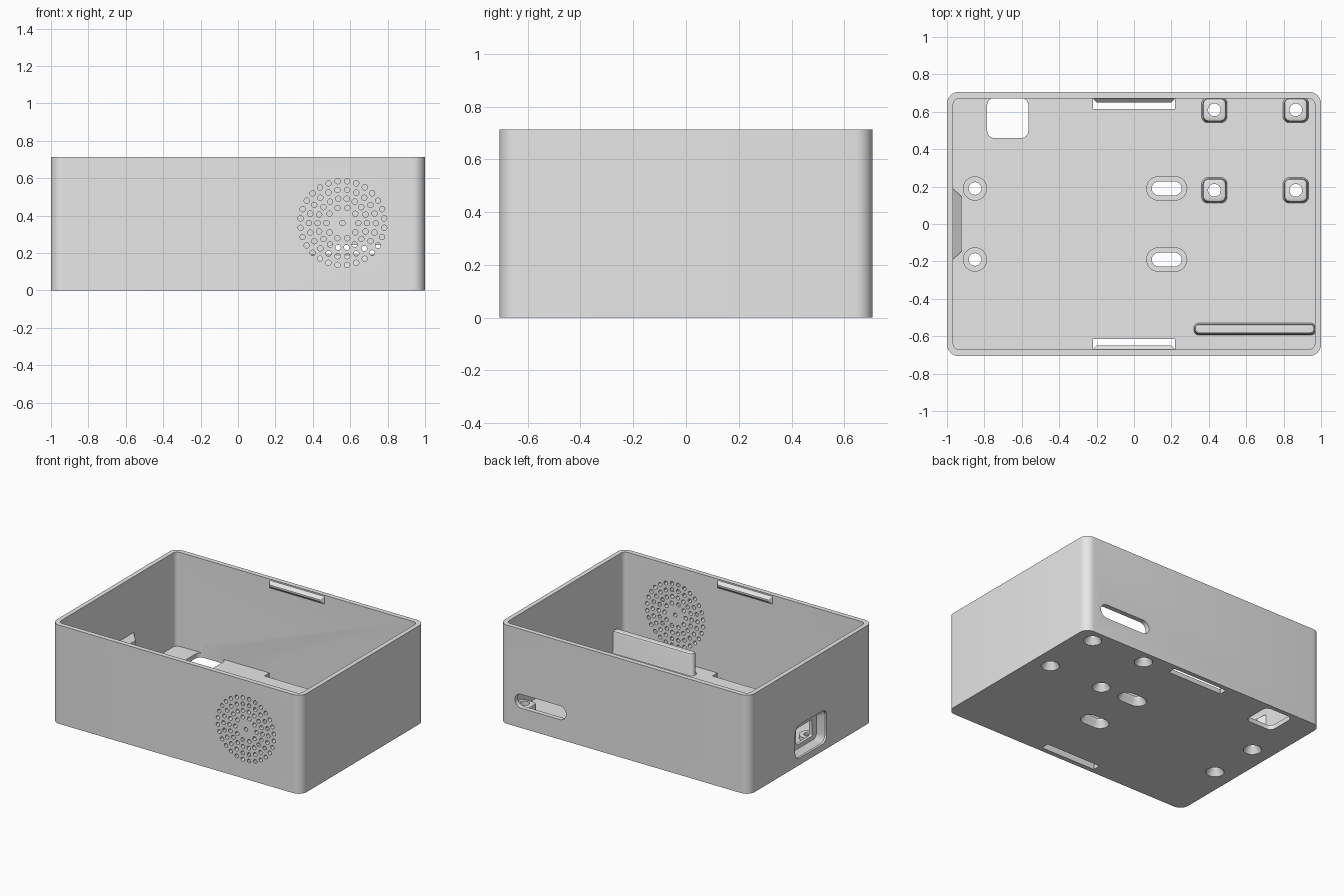
import bpy, bmesh, math
from mathutils import Vector

old = bpy.data.objects.get("Cube")
if old:
    bpy.data.objects.remove(old, do_unlink=True)

grey = bpy.data.materials.new("light_grey_plastic")
grey.use_nodes = True
grey.diffuse_color = (0.8, 0.8, 0.8, 1)
for node in grey.node_tree.nodes:
    if node.type == 'BSDF_PRINCIPLED':
        node.inputs["Base Color"].default_value = (0.8, 0.8, 0.8, 1)

AXES = {'X': lambda u, v, d: Vector((d, u, v)),
        'Y': lambda u, v, d: Vector((u, d, v)),
        'Z': lambda u, v, d: Vector((u, v, d))}


def rounded_rect(w, h, r, seg):
    """Outline of a rectangle, capsule or circle, depending on r."""
    points = []
    for i, (sx, sy) in enumerate([(1, 1), (-1, 1), (-1, -1), (1, -1)]):
        for k in range(seg + 1):
            a = math.pi / 2 * (i + k / seg)
            points.append((sx * (w / 2 - r) + r * math.cos(a),
                           sy * (h / 2 - r) + r * math.sin(a)))
    return points


def loft(bm, axis, u, v, sections, seg=6):
    """Closed solid through sections (width, height, radius, depth)."""
    place = AXES[axis]
    rings = []
    for w, h, r, d in sections:
        rings.append([bm.verts.new(place(u + a, v + b, d))
                      for a, b in rounded_rect(w, h, r, seg)])
    n = len(rings[0])
    faces = [bm.faces.new(rings[0]), bm.faces.new(rings[-1])]
    for low, high in zip(rings, rings[1:]):
        for i in range(n):
            j = (i + 1) % n
            faces.append(bm.faces.new((low[i], low[j], high[j], high[i])))


def build(name, bm):
    bmesh.ops.remove_doubles(bm, verts=bm.verts, dist=1e-5)
    bmesh.ops.recalc_face_normals(bm, faces=bm.faces)
    mesh = bpy.data.meshes.new(name)
    bm.to_mesh(mesh)
    bm.free()
    mesh.materials.append(grey)
    obj = bpy.data.objects.new(name, mesh)
    bpy.context.collection.objects.link(obj)
    return obj


def solid(name, *args, **kw):
    bm = bmesh.new()
    loft(bm, *args, **kw)
    return build(name, bm)


def finish(obj, cutters=()):
    bpy.ops.object.select_all(action='DESELECT')
    bpy.context.view_layer.objects.active = obj
    obj.select_set(True)
    for cutter in cutters:
        mod = obj.modifiers.new("cut", 'BOOLEAN')
        mod.operation = 'DIFFERENCE'
        mod.solver = 'EXACT'
        mod.object = cutter
        bpy.ops.object.modifier_apply(modifier=mod.name)
    bpy.ops.object.shade_smooth_by_angle(angle=math.radians(30))


HEIGHT, FLOOR = 0.713, 0.033
STANDOFFS = [(x, y) for x in (0.43, 0.865) for y in (0.61, 0.18)]
SCREWS = [(-0.85, s * 0.19) for s in (1, -1)]
SLOTS = [(0.175, s * 0.19) for s in (1, -1)]

# Cavity cutter
cavity = solid("cavity_cutter", 'Z', 0, 0,
               [(1.934, 1.344, 0.035, FLOOR), (1.934, 1.344, 0.035, 1)], seg=8)

# Cutter with every hole in the floor and walls
bm = bmesh.new()
for x, y in STANDOFFS + SCREWS:
    loft(bm, 'Z', x, y, [(0.12, 0.12, 0.06, -0.02), (0.12, 0.12, 0.06, 0.005),
                         (0.068, 0.068, 0.034, 0.045), (0.068, 0.068, 0.034, 0.3)])
for x, y in SLOTS:
    loft(bm, 'Z', x, y, [(0.21, 0.12, 0.06, -0.02), (0.21, 0.12, 0.06, 0.005),
                         (0.16, 0.074, 0.037, 0.045), (0.16, 0.074, 0.037, 0.3)])
loft(bm, 'Z', -0.675, 0.567, [(0.22, 0.216, 0.04, -0.1), (0.22, 0.216, 0.04, 0.1)])
for s in (1, -1):
    loft(bm, 'Z', 0, s * 0.644, [(0.44, 0.058, 0.002, -0.1), (0.44, 0.058, 0.002, 0.1)], seg=1)
# Back wall card slot
loft(bm, 'Y', 0.67, 0.193, [(0.41, 0.1, 0.05, 0.66), (0.41, 0.1, 0.05, 0.75)])
# Side port recess and its inner opening
loft(bm, 'X', 0, 0.17, [(0.36, 0.24, 0.05, -1.02), (0.36, 0.24, 0.05, -0.985),
                        (0.28, 0.18, 0.03, -0.945), (0.18, 0.12, 0.01, -0.945),
                        (0.18, 0.12, 0.01, -0.85)])
# Speaker grille in concentric rings
for radius, count in [(0, 1), (0.085, 10), (0.132, 18), (0.179, 22), (0.225, 28)]:
    for i in range(count):
        a = math.tau * (i + 0.5) / count
        loft(bm, 'Y', 0.558 + radius * math.sin(a), 0.36 + radius * math.cos(a),
             [(0.029, 0.029, 0.0145, -0.75), (0.029, 0.029, 0.0145, -0.65)], seg=3)
holes = build("hole_cutter", bm)

# Case shell
case = solid("case_shell", 'Z', 0, 0,
             [(2, 1.414, 0.065, 0), (2, 1.414, 0.065, HEIGHT)], seg=8)
finish(case, [cavity, holes])

# Board standoffs with softened feet and tops
bm = bmesh.new()
for x, y in STANDOFFS:
    loft(bm, 'Z', x, y, [(0.14, 0.14, 0.035, 0.03), (0.125, 0.125, 0.03, 0.045),
                         (0.125, 0.125, 0.03, 0.115), (0.117, 0.117, 0.027, 0.126),
                         (0.1, 0.1, 0.02, 0.13)])
finish(build("board_standoffs", bm), [holes])

# Raised pads around the mounting holes and slots
bm = bmesh.new()
for x, y in SCREWS:
    loft(bm, 'Z', x, y, [(0.13, 0.13, 0.065, 0.025), (0.13, 0.13, 0.065, 0.06)])
for x, y in SLOTS:
    loft(bm, 'Z', x, y, [(0.22, 0.13, 0.065, 0.025), (0.22, 0.13, 0.065, 0.06)])
finish(build("mounting_pads", bm), [holes])

# Port housing on the inside of the right wall
housing = solid("port_housing", 'X', 0, 0.17,
                [(0.38, 0.28, 0.002, -0.975), (0.38, 0.28, 0.002, -0.967),
                 (0.3, 0.22, 0.002, -0.923)], seg=1)
finish(housing, [holes])

# Speaker retaining rib
rib = solid("speaker_rib", 'Z', 0.646, -0.562,
            [(0.655, 0.065, 0.025, 0.03), (0.645, 0.055, 0.025, 0.045),
             (0.645, 0.055, 0.025, 0.175), (0.635, 0.045, 0.02, 0.188),
             (0.62, 0.03, 0.012, 0.193)])
finish(rib)

# Lid snap ridges under the rim
for name, s in (("back_snap_ridge", 1), ("front_snap_ridge", -1)):
    finish(solid(name, 'Y', 0, 0.676,
                 [(0.44, 0.055, 0.002, s * 0.68), (0.44, 0.055, 0.002, s * 0.672),
                  (0.4, 0.012, 0.002, s * 0.65)], seg=1))

# Cutters are no longer needed
for cutter in (cavity, holes):
    bpy.data.objects.remove(cutter, do_unlink=True)
